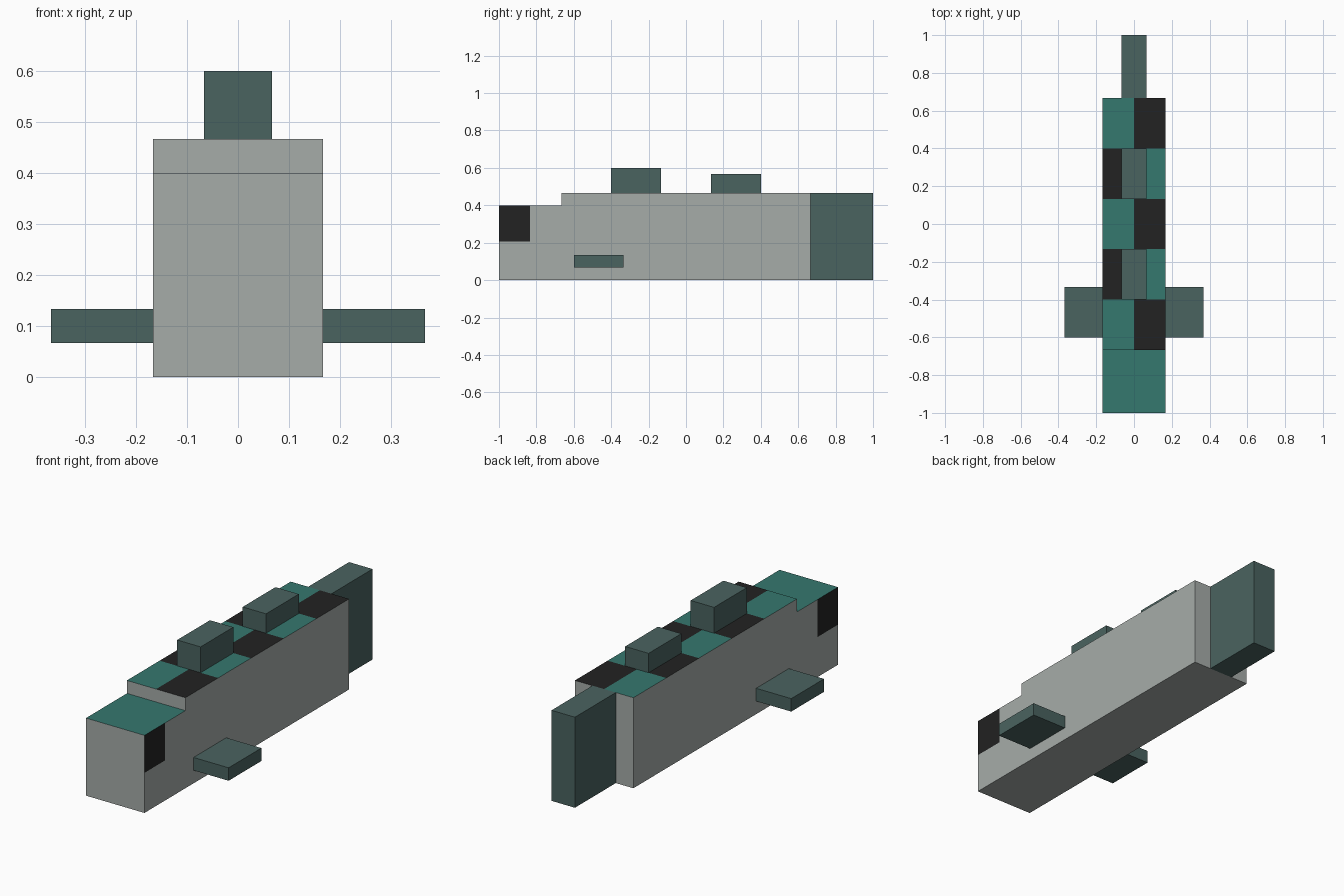
import bpy
import bmesh
import math
from mathutils import Vector

if "Cube" in bpy.data.objects:
    bpy.data.objects.remove(bpy.data.objects["Cube"], do_unlink=True)

U = 1 / 15  # modelling unit


def material(name, r, g, b):
    """Flat material from display values in 0-255."""
    lin = [((c / 255 + 0.055) / 1.055) ** 2.4 for c in (r, g, b)]
    mat = bpy.data.materials.new(name)
    mat.use_nodes = True
    mat.diffuse_color = (*lin, 1)
    mat.node_tree.nodes["Principled BSDF"].inputs["Base Color"].default_value = (*lin, 1)
    return mat


grey = material("belly grey", 166, 172, 169)
teal = material("back teal", 53, 120, 111)
black = material("black", 34, 34, 34)
slate = material("fin slate", 74, 99, 96)


def box(name, low, high, mats, cuts=(), rule=None):
    """Box between two corners in units, cut along axis planes and coloured by rule."""
    low, high = Vector(low) * U, Vector(high) * U
    bm = bmesh.new()
    bmesh.ops.create_cube(bm, size=1)
    for v in bm.verts:
        v.co = Vector((v.co[i] + 0.5) * (high[i] - low[i]) + low[i] for i in range(3))
    for axis, pos in cuts:
        normal = Vector((0, 0, 0))
        normal[axis] = 1
        bmesh.ops.bisect_plane(bm, geom=bm.verts[:] + bm.edges[:] + bm.faces[:],
                               plane_co=normal * pos * U, plane_no=normal)
    bm.normal_update()
    if rule:
        for f in bm.faces:
            f.material_index = rule(f.calc_center_median() / U, f.normal)
    mesh = bpy.data.meshes.new(name)
    bm.to_mesh(mesh)
    bm.free()
    for m in mats:
        mesh.materials.append(m)
    obj = bpy.data.objects.new(name, mesh)
    bpy.context.collection.objects.link(obj)
    return obj


def back_pattern(c, n):
    """Checkered top, grey elsewhere."""
    if n.z < 0.5:
        return 0
    row = math.floor((c.y + 10) / 4)
    return 2 if (row + (c.x > 0)) % 2 else 1


def head_pattern(c, n):
    """Teal top and a black eye at the front upper corner of each side."""
    if n.z > 0.5:
        return 1
    return 2 if abs(n.x) > 0.5 and c.y < -12.5 and c.z > 3.1 else 0


# Body and head
skin = [grey, teal, black]
box("body", (-2.5, -10, 0), (2.5, 10, 7), skin,
    [(0, 0)] + [(1, y) for y in (-6, -2, 2, 6)], back_pattern)
box("head", (-2.5, -15, 0), (2.5, -10, 6), skin, [(1, -12.5), (2, 3.1)], head_pattern)

# Tail and back fins
box("tail_fin", (-1, 10, 0), (1, 15, 7), [slate])
box("front_back_fin", (-1, -6, 7), (1, -2, 9), [slate])
box("rear_back_fin", (-1, 2, 7), (1, 6, 8.5), [slate])

# Side fins
box("left_side_fin", (2.5, -9, 1), (5.5, -5, 2), [slate])
box("right_side_fin", (-5.5, -9, 1), (-2.5, -5, 2), [slate])
